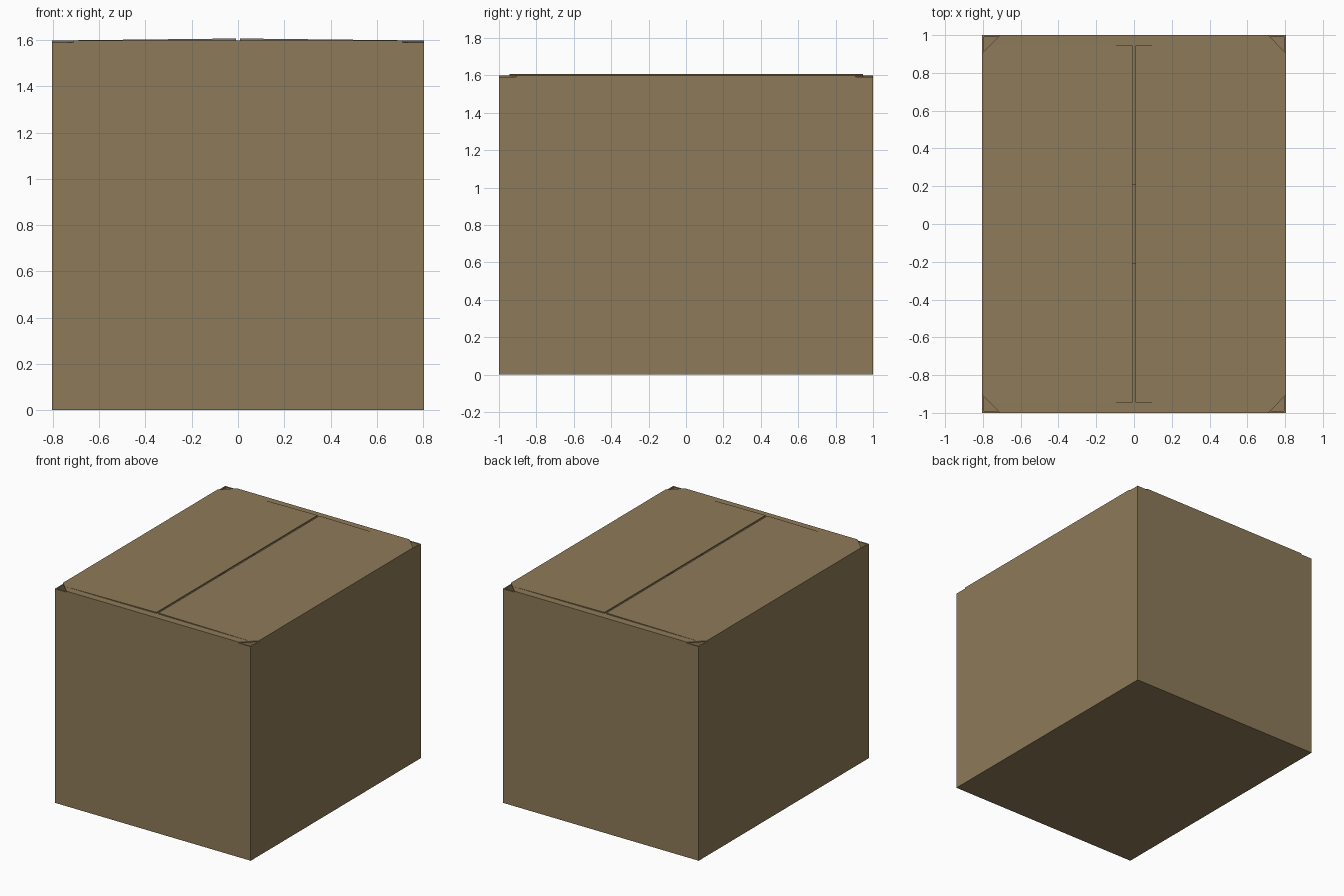
import bpy, bmesh

if "Cube" in bpy.data.objects:
    bpy.data.objects.remove(bpy.data.objects["Cube"])

W, D, H, T = 0.805, 1.0, 1.59, 0.008   # half width, half depth, wall height, board

card = bpy.data.materials.new("cardboard")
card.diffuse_color = (0.27, 0.195, 0.1, 1)
card.use_nodes = True
card.node_tree.nodes["Principled BSDF"].inputs["Base Color"].default_value = card.diffuse_color


def finish(name, bm):
    bmesh.ops.recalc_face_normals(bm, faces=bm.faces)
    mesh = bpy.data.meshes.new(name)
    bm.to_mesh(mesh)
    bm.free()
    mesh.materials.append(card)
    obj = bpy.data.objects.new(name, mesh)
    bpy.context.collection.objects.link(obj)
    return obj


def flap(name, outline, height, side):
    """Thin board with a flat outline; height(x, y) gives its top surface."""
    bm = bmesh.new()
    pts = [(x * side, y * side) for x, y in outline]
    top = [bm.verts.new((x, y, height(x, y))) for x, y in pts]
    low = [bm.verts.new((x, y, height(x, y) - T)) for x, y in pts]
    bm.faces.new(top)
    bm.faces.new(low[::-1])
    n = len(pts)
    for i in range(n):
        j = (i + 1) % n
        bm.faces.new((top[i], low[i], low[j], top[j]))
    return finish(name, bm)


# Open carton body with thin walls
bm = bmesh.new()
bmesh.ops.create_cube(bm, size=1)
for v in bm.verts:
    v.co = (v.co.x * 2 * W, v.co.y * 2 * D, (v.co.z + 0.5) * H)
bmesh.ops.recalc_face_normals(bm, faces=bm.faces)
lid = [f for f in bm.faces if f.normal.z > 0.9]
bmesh.ops.delete(bm, geom=lid, context='FACES_ONLY')
body = finish("carton_body", bm)
solid = body.modifiers.new("board_thickness", 'SOLIDIFY')
solid.thickness = 0.01
solid.offset = -1
solid.use_even_offset = True

# Short inner flaps on front and back, long outer flaps on left and right
inner = [(-0.71, D), (-0.765, 0.945), (-0.765, 0.21),
         (0.765, 0.21), (0.765, 0.945), (0.71, D)]
outer = [(W, -0.905), (W, 0.905), (0.765, 0.945),
         (0.008, 0.945), (0.008, -0.945), (0.765, -0.945)]
for side, a, b in ((1, "back", "right"), (-1, "front", "left")):
    flap(f"{a}_inner_flap", inner, lambda x, y: H + T, side)
    flap(f"{b}_outer_flap", outer,
         lambda x, y: H + T + 0.009 * (1 - abs(x) / W), side)
